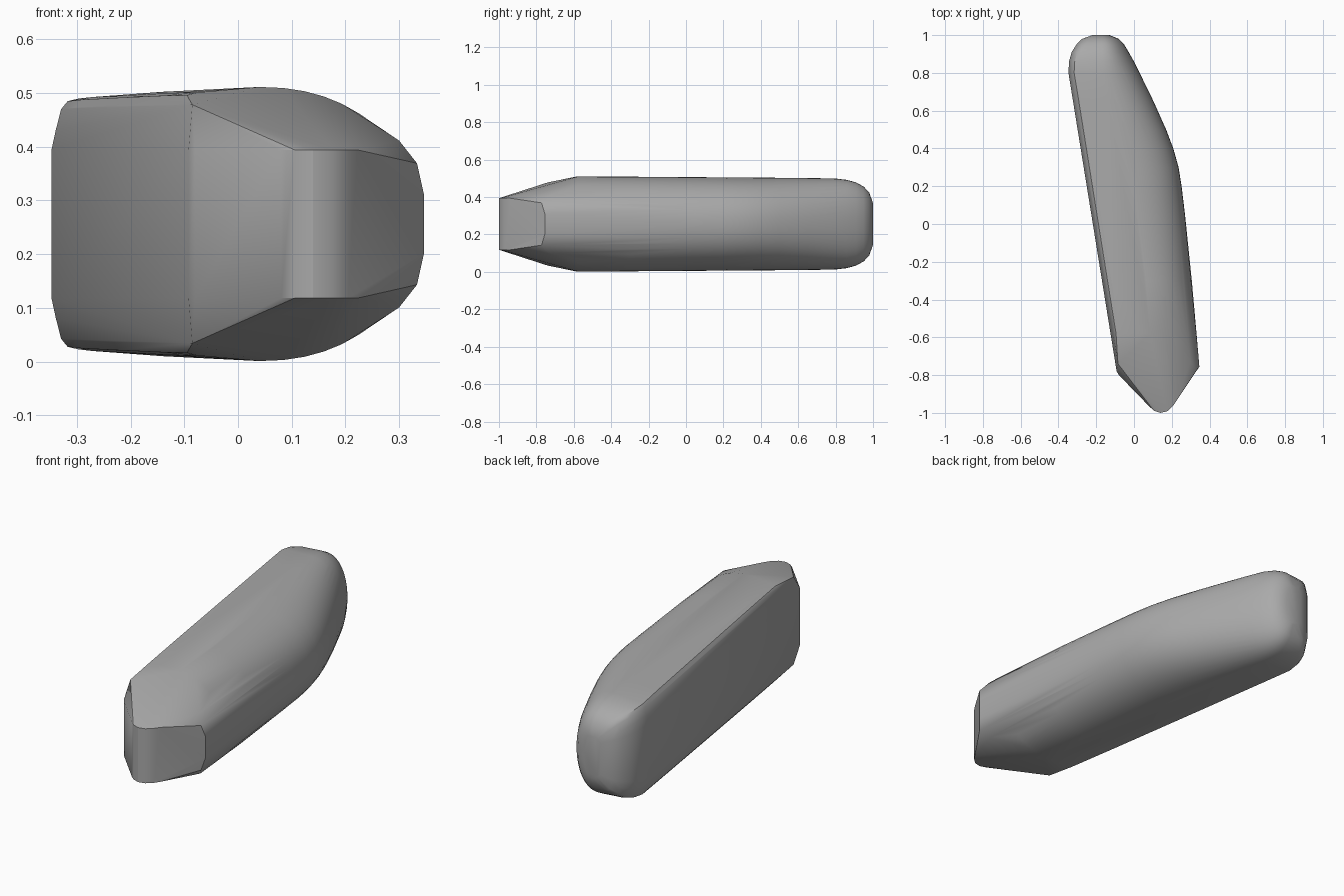
import bpy, bmesh, math

if "Cube" in bpy.data.objects:
    bpy.data.objects.remove(bpy.data.objects["Cube"], do_unlink=True)

MID = 0.256      # height of the horizontal symmetry plane
WALL = 0.138     # half height of the upright flat walls

grey = bpy.data.materials.new("plain_grey")
grey.use_nodes = True
grey.diffuse_color = (0.4, 0.4, 0.4, 1)
grey.node_tree.nodes["Principled BSDF"].inputs["Base Color"].default_value = (0.4, 0.4, 0.4, 1)

bm = bmesh.new()


def add_pair(x, y, z):
    """Two points mirrored about the middle height."""
    for s in (-1, 1):
        bm.verts.new((x, y, MID + s * z))


def section(y, left, crest, right, height, wall):
    """Flat chamfered left side, rounded right side."""
    add_pair(left, y, wall)
    for dx, f in ((0.008, 0.72), (0.018, 0.88), (0.03, 0.94), (0.05, 0.96)):
        add_pair(left + dx, y, max(wall, height * f))
    for i in range(13):
        a = math.pi / 2 * i / 12
        add_pair(crest + (right - crest) * math.sin(a) ** 0.92,
                 y, height * max(math.cos(a), 0) ** 0.92)


# Main body: y, left edge, crest, right edge, half height, flat wall
for s in ((-0.58, -0.125, 0.04, 0.331, 0.255, WALL),
          (-0.30, -0.170, 0.02, 0.306, 0.254, WALL),
          (0.05, -0.226, -0.03, 0.270, 0.251, WALL),
          (0.20, -0.250, -0.05, 0.252, 0.250, WALL),
          (0.30, -0.266, -0.07, 0.236, 0.249, WALL),
          (0.40, -0.282, -0.09, 0.208, 0.248, WALL),
          (0.50, -0.298, -0.11, 0.170, 0.247, WALL),
          (0.65, -0.322, -0.14, 0.103, 0.246, WALL),
          (0.80, -0.347, -0.17, 0.030, 0.243, WALL),
          (0.86, -0.344, -0.17, 0.000, 0.236, 0.13),
          (0.91, -0.330, -0.17, -0.028, 0.222, 0.12),
          (0.95, -0.305, -0.17, -0.052, 0.200, 0.11),
          (0.98, -0.275, -0.17, -0.080, 0.168, 0.10),
          (1.00, -0.220, -0.17, -0.130, 0.110, 0.08)):
    section(*s)

# Front nose: upright wall wrapped around a blunt tip
for x, y in ((-0.092, -0.78), (-0.08, -0.80), (0.08, -0.965), (0.105, -0.988),
             (0.14, -1.0), (0.175, -0.992), (0.205, -0.965), (0.222, -0.94)):
    add_pair(x, y, WALL)

# Left shoulder above the wall, and the right front corner
add_pair(-0.085, -0.74, 0.222)
for x, y, z in ((0.346, -0.755, 0.055), (0.333, -0.772, 0.113), (0.30, -0.73, 0.155)):
    add_pair(x, y, z)

# Skin the points into one solid
result = bmesh.ops.convex_hull(bm, input=bm.verts)
loose = [v for v in bm.verts if not v.link_faces]
bmesh.ops.delete(bm, geom=loose, context='VERTS')
bmesh.ops.dissolve_limit(bm, angle_limit=math.radians(0.5), verts=bm.verts, edges=bm.edges)
bmesh.ops.recalc_face_normals(bm, faces=bm.faces)

mesh = bpy.data.meshes.new("handle_body")
bm.to_mesh(mesh)
bm.free()
mesh.materials.append(grey)
body = bpy.data.objects.new("handle_body", mesh)
bpy.context.collection.objects.link(body)
bpy.context.view_layer.objects.active = body
body.select_set(True)
bpy.ops.object.shade_smooth_by_angle(angle=math.radians(30))
